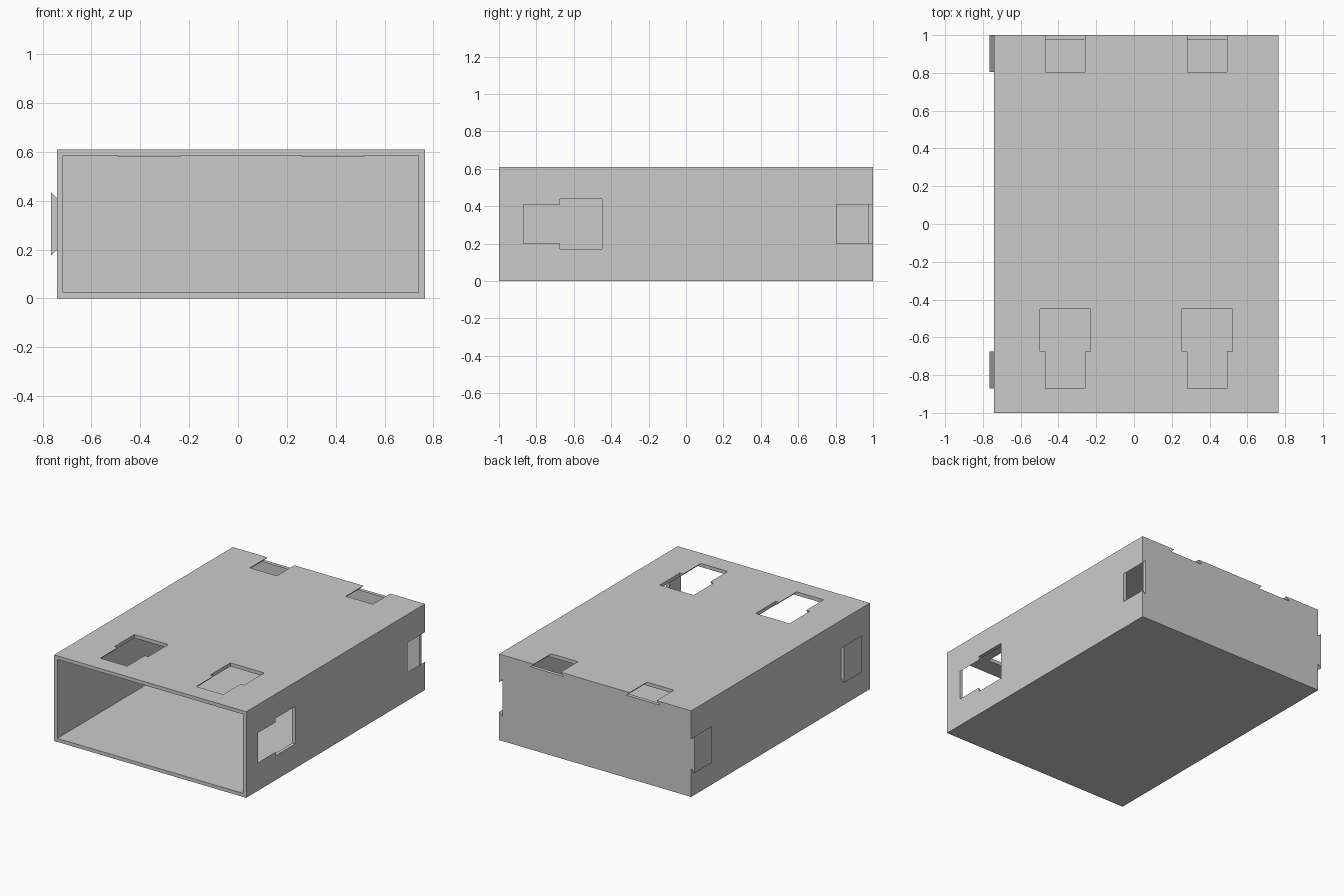
import bpy
import bmesh

if "Cube" in bpy.data.objects:
    bpy.data.objects.remove(bpy.data.objects["Cube"], do_unlink=True)

# Body extents
LEFT, RIGHT, TOP, WALL = -0.741, 0.765, 0.61, 0.025
MID_X, MID_Z = (LEFT + RIGHT) / 2, TOP / 2
NARROW, WIDE, OPENING = 0.105, 0.13, 0.133
FRONT_SLOT = (-0.87, -0.675)
BACK_SLOT = (0.805, 1.0)

grey = bpy.data.materials.new("light grey")
grey.use_nodes = True
grey.diffuse_color = (0.6, 0.6, 0.6, 1)
grey.node_tree.nodes["Principled BSDF"].inputs["Base Color"].default_value = (0.6, 0.6, 0.6, 1)


def prism(name, section, y0, y1):
    """Extrude an (x, z) section from y0 to y1."""
    bm = bmesh.new()
    base = bm.faces.new([bm.verts.new((x, y0, z)) for x, z in section])
    extruded = bmesh.ops.extrude_face_region(bm, geom=[base])["geom"]
    moved = [v for v in extruded if isinstance(v, bmesh.types.BMVert)]
    bmesh.ops.translate(bm, verts=moved, vec=(0, y1 - y0, 0))
    bmesh.ops.recalc_face_normals(bm, faces=bm.faces)
    mesh = bpy.data.meshes.new(name)
    bm.to_mesh(mesh)
    bm.free()
    obj = bpy.data.objects.new(name, mesh)
    bpy.context.collection.objects.link(obj)
    mesh.materials.append(grey)
    return obj


def rectangle(x0, x1, z0, z1):
    return [(x0, z0), (x1, z0), (x1, z1), (x0, z1)]


def trapezoid(place, half0, height0, half1, height1):
    """Symmetric section, mapped onto a wall by place(across, outward)."""
    return [place(-half0, height0), place(half0, height0),
            place(half1, height1), place(-half1, height1)]


def on_top(centre):
    return lambda u, h: (centre + u, TOP + h)


def on_left_wall(u, h):
    return RIGHT + h, MID_Z + u


def on_right_wall(u, h):
    return LEFT - h, MID_Z + u


def cut(target, cutter):
    cutter.hide_render = True
    mod = target.modifiers.new("cut", "BOOLEAN")
    mod.operation = "DIFFERENCE"
    mod.solver = "EXACT"
    mod.object = cutter
    bpy.context.view_layer.objects.active = target
    bpy.ops.object.modifier_apply(modifier=mod.name)
    bpy.data.objects.remove(cutter, do_unlink=True)


# Open-fronted box
box = prism("box", rectangle(LEFT, RIGHT, 0, TOP), -1, 1)
cut(box, prism("cavity_cutter",
               rectangle(LEFT + WALL, RIGHT - WALL, WALL, TOP - WALL),
               -1.1, 1 - WALL))

# Dovetail slots through the top and left walls
slope = (WIDE - NARROW) / WALL
over, out = 0.0005, 0.02
for place in (on_top(MID_X - 0.376), on_top(MID_X + 0.376), on_left_wall):
    dovetail = trapezoid(place, NARROW - slope * out, out,
                         WIDE + slope * over, -WALL - over)
    opening = trapezoid(place, OPENING, out, OPENING, -WALL - over)
    cut(box, prism("front_slot_cutter", dovetail, FRONT_SLOT[0], FRONT_SLOT[1] + 0.01))
    cut(box, prism("opening_cutter", opening, FRONT_SLOT[1], -0.45))
    cut(box, prism("back_slot_cutter", dovetail, BACK_SLOT[0], BACK_SLOT[1] + 0.05))

# Dovetail tabs on the right wall
tab = trapezoid(on_right_wall, NARROW, 0, WIDE, WALL)
prism("front_tab", tab, *FRONT_SLOT)
prism("back_tab", tab, *BACK_SLOT)
